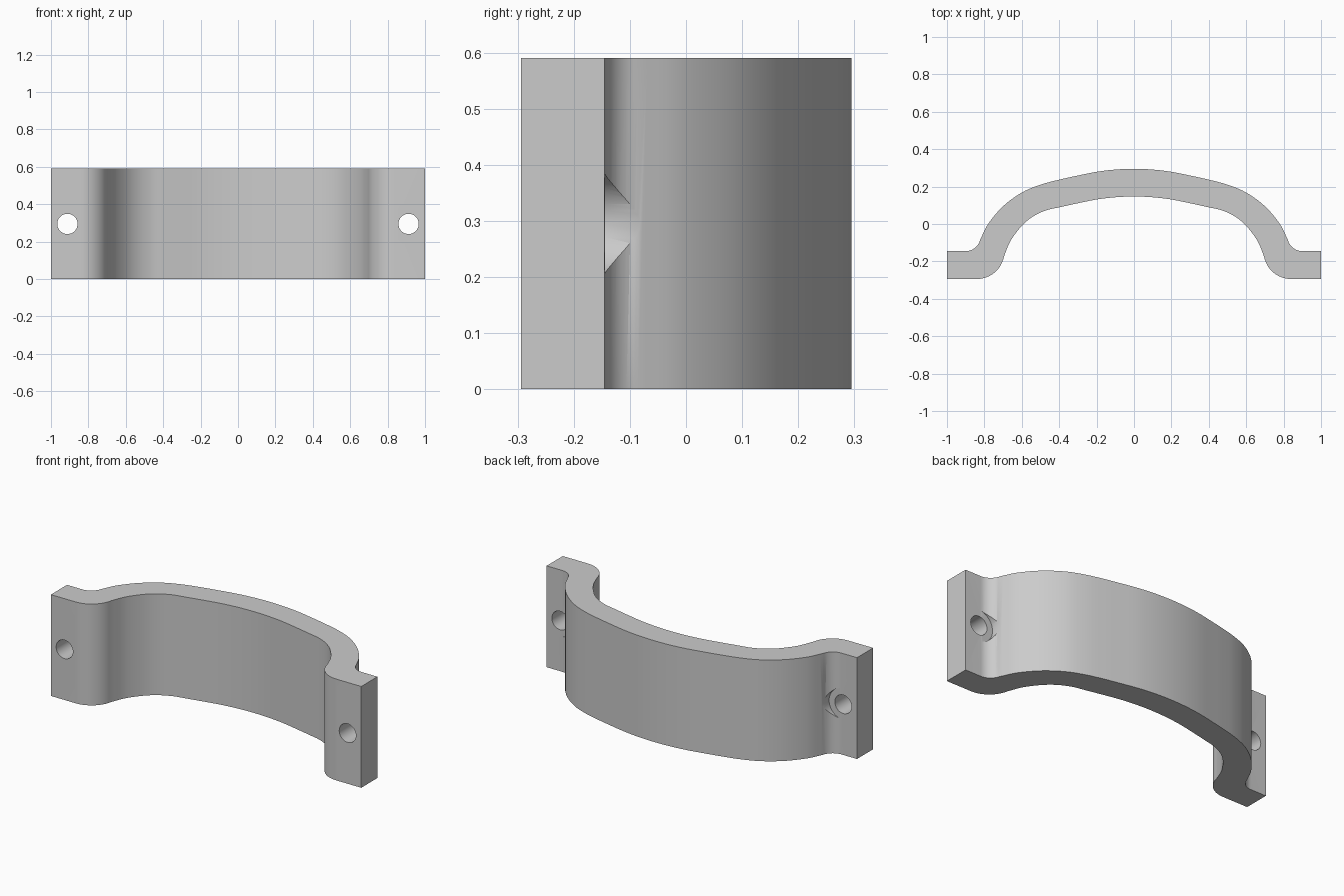
import bpy
import bmesh
from math import radians, cos, sin, pi
from mathutils import Vector

if "Cube" in bpy.data.objects:
    bpy.data.objects.remove(bpy.data.objects["Cube"], do_unlink=True)

HEIGHT = 0.59
HOLE_X = 0.912

grey = bpy.data.materials.new("plain grey")
grey.use_nodes = True
grey.diffuse_color = (0.6, 0.6, 0.6, 1)
grey.node_tree.nodes["Principled BSDF"].inputs["Base Color"].default_value = (0.6, 0.6, 0.6, 1)


def arc(cx, cy, r, start, end, steps=14):
    angles = [radians(start + (end - start) * i / steps) for i in range(steps + 1)]
    return [Vector((cx + r * cos(a), cy + r * sin(a))) for a in angles]


def spline(points, steps=5):
    """Smooth curve through the points, symmetric about x = 0 at its start."""
    p = [Vector(q) for q in points]
    p = [Vector((-p[1].x, p[1].y))] + p + [2 * p[-1] - p[-2]]
    out = []
    for a, b, c, d in zip(p, p[1:], p[2:], p[3:]):
        for i in range(steps):
            t = i / steps
            out.append(0.5 * (2 * b + (c - a) * t + (2 * a - 5 * b + 4 * c - d) * t ** 2
                              + (3 * b - a - 3 * c + d) * t ** 3))
    return out


def cylinder(name, x, r, y0, y1):
    bpy.ops.mesh.primitive_cylinder_add(vertices=48, radius=r, depth=y1 - y0,
                                        location=(x, (y0 + y1) / 2, HEIGHT / 2),
                                        rotation=(pi / 2, 0, 0))
    ob = bpy.context.object
    ob.name = name
    ob.hide_render = True
    return ob


# Half outlines of the band, from the middle out to the flange end
back = spline([(0, .295), (.1, .291), (.2, .279), (.3, .259), (.4, .237), (.5, .21),
               (.6, .168), (.7, .095), (.78, 0), (.823, -.086)])
back += arc(.9, -.065, .08, 195, 270) + [Vector((1, -.145))]
front = spline([(0, .147), (.1, .143), (.2, .131), (.3, .111), (.4, .089), (.47, .073),
                (.54, .04), (.6, -.01), (.66, -.09), (.696, -.175)])
front += arc(.84, -.147, .147, 191, 270) + [Vector((1, -.294))]


def mirrored(half):
    return [Vector((-v.x, v.y)) for v in reversed(half[1:])] + half


# Band with two flanges, extruded upward
outline = mirrored(front) + list(reversed(mirrored(back)))
bm = bmesh.new()
base = bm.faces.new([bm.verts.new((v.x, v.y, 0)) for v in outline])
top = bmesh.ops.extrude_face_region(bm, geom=[base])["geom"]
bmesh.ops.translate(bm, vec=(0, 0, HEIGHT),
                    verts=[g for g in top if isinstance(g, bmesh.types.BMVert)])
bmesh.ops.recalc_face_normals(bm, faces=bm.faces)
mesh = bpy.data.meshes.new("clamp_band")
bm.to_mesh(mesh)
bm.free()
mesh.materials.append(grey)
band = bpy.data.objects.new("clamp_band", mesh)
bpy.context.collection.objects.link(band)

# Bolt holes and the bolt head clearance cut into the back fillets
cutters = []
for side, label in ((1, "left"), (-1, "right")):
    cutters.append(cylinder(label + "_bolt_hole", side * HOLE_X, .054, -.4, .1))
    cutters.append(cylinder(label + "_head_clearance", side * HOLE_X, .091, -.1445, .1))

bpy.ops.object.select_all(action="DESELECT")
band.select_set(True)
bpy.context.view_layer.objects.active = band
for cutter in cutters:
    cutter.data.materials.append(grey)
    cut = band.modifiers.new(cutter.name, "BOOLEAN")
    cut.operation = "DIFFERENCE"
    cut.solver = "EXACT"
    cut.object = cutter
    bpy.ops.object.modifier_apply(modifier=cut.name)
    bpy.data.objects.remove(cutter, do_unlink=True)

bpy.ops.object.shade_smooth_by_angle(angle=radians(30))
